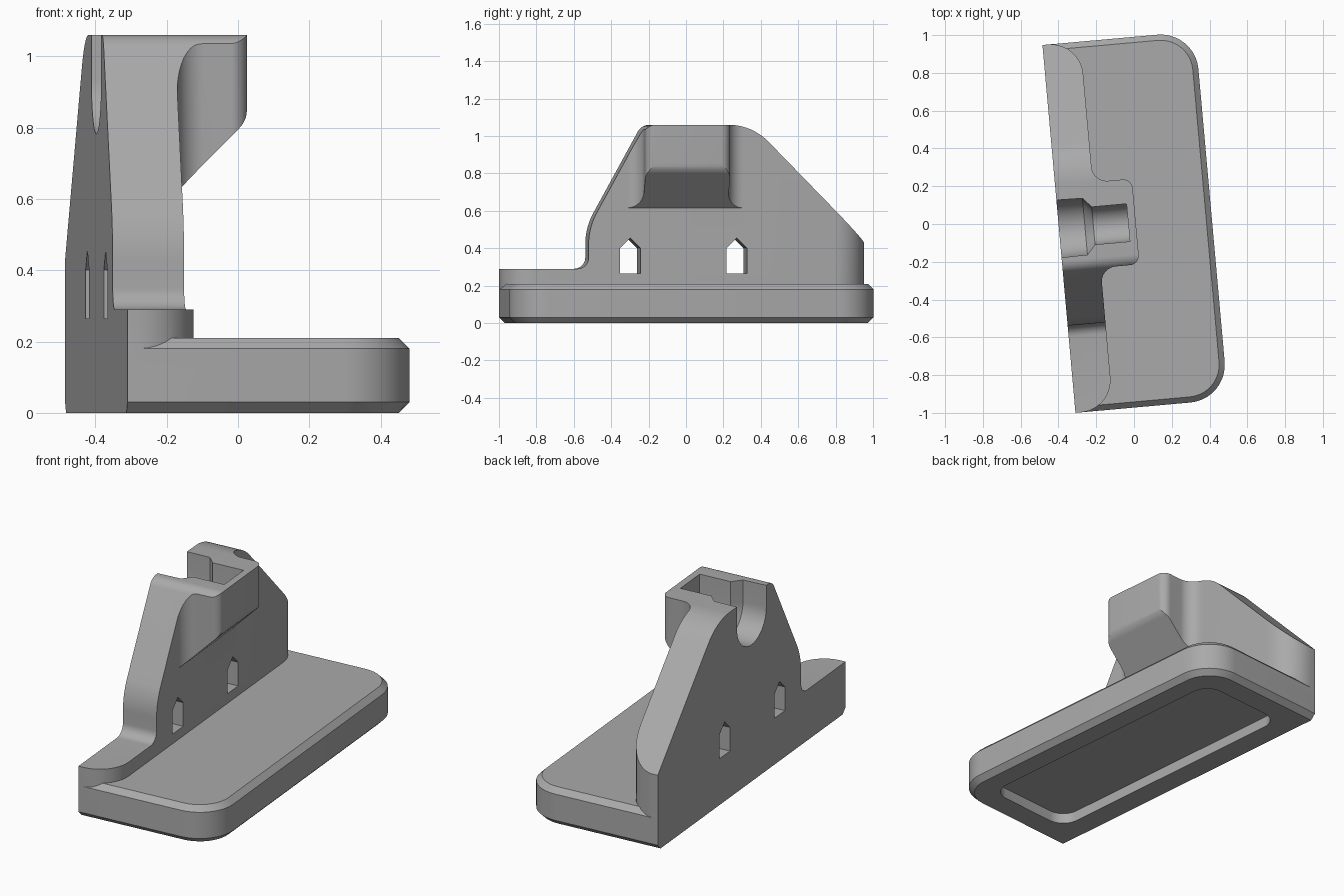
import bpy, bmesh, math
from mathutils import Vector, Matrix

cube = bpy.data.objects.get("Cube")
if cube:
    bpy.data.objects.remove(cube, do_unlink=True)

BACK, WALL, FRONT = -0.398, -0.197, 0.413    # depth planes
END_A, END_B = -0.968, 0.987                 # ends along the length
MID = 0.01

grey = bpy.data.materials.new("plain grey")
grey.use_nodes = True
COLOUR = (0.4, 0.4, 0.4, 1)
grey.diffuse_color = COLOUR
grey.node_tree.nodes["Principled BSDF"].inputs["Base Color"].default_value = COLOUR


def rounded(points, steps=10):
    """Polygon from (a, b) or (a, b, radius) corners."""
    out = []
    for i, c in enumerate(points):
        p = Vector(c[:2])
        if len(c) < 3:
            out.append(p)
            continue
        d1 = (Vector(points[i - 1][:2]) - p).normalized()
        d2 = (Vector(points[(i + 1) % len(points)][:2]) - p).normalized()
        half = d1.angle(d2) / 2
        centre = p + (d1 + d2).normalized() * c[2] / math.sin(half)
        tangent = c[2] / math.tan(half)
        s, e = p + d1 * tangent - centre, p + d2 * tangent - centre
        sweep = s.angle_signed(e)
        for k in range(steps + 1):
            out.append(centre + Matrix.Rotation(-sweep * k / steps, 2) @ s)
    return out


def loft(name, rings):
    """Closed solid through rings with equal point counts."""
    bm = bmesh.new()
    loops = [[bm.verts.new(p) for p in ring] for ring in rings]
    n = len(loops[0])
    for a, b in zip(loops, loops[1:]):
        for i in range(n):
            j = (i + 1) % n
            bm.faces.new((a[i], a[j], b[j], b[i]))
    bm.faces.new(loops[0])
    bm.faces.new(loops[-1])
    bmesh.ops.recalc_face_normals(bm, faces=bm.faces)
    mesh = bpy.data.meshes.new(name)
    bm.to_mesh(mesh)
    bm.free()
    mesh.materials.append(grey)
    obj = bpy.data.objects.new(name, mesh)
    bpy.context.collection.objects.link(obj)
    return obj


def prism(name, outline, axis, lo, hi):
    place = {"x": lambda p, t: (t, p[0], p[1]),
             "y": lambda p, t: (p[0], t, p[1]),
             "z": lambda p, t: (p[0], p[1], t)}[axis]
    return loft(name, [[place(p, t) for p in outline] for t in (lo, hi)])


def combine(obj, other, operation):
    mod = obj.modifiers.new(operation.lower(), "BOOLEAN")
    mod.operation, mod.solver, mod.object = operation, "EXACT", other
    bpy.context.view_layer.objects.active = obj
    bpy.ops.object.modifier_apply(modifier=mod.name)
    bpy.data.objects.remove(other, do_unlink=True)


# Foot plate, chamfered on every side but the back
def foot_ring(inset, z):
    r = 0.2 - inset
    a, b, f = END_A + inset, END_B - inset, FRONT - inset
    return [(p.x, p.y, z) for p in rounded([(BACK, a), (f, a, r), (f, b, r), (BACK, b)])]

stand = loft("stand", [foot_ring(0.03, 0), foot_ring(0, 0.03),
                       foot_ring(0, 0.18), foot_ring(0.03, 0.21)])

# Upright wall: side profile trimmed by a plan with rounded inner corners
profile = rounded([(END_A, 0.1), (END_A, 0.29), (-0.505, 0.29, 0.06), (-0.505, 0.51, 0.35),
                   (-0.203, 1.06, 0.07), (0.372, 1.06, 0.3), (END_B, 0.43), (END_B, 0.1)])
wall = prism("wall", profile, "x", BACK, 0.2)
plan = rounded([(BACK, END_A), (WALL, END_A, 0.17), (WALL, END_B, 0.17), (BACK, END_B)])
combine(wall, prism("wall_plan", plan, "z", 0, 1.2), "INTERSECT")

# Holder block with filleted sides and a sloping underside
block_plan = rounded([(-0.3, -0.36), (WALL, -0.36), (WALL, -0.215, 0.08), (MID, -0.215, 0.05),
                      (MID, 0.24, 0.05), (WALL, 0.24, 0.08), (WALL, 0.38), (-0.3, 0.38)])
block = prism("holder", block_plan, "z", 0.4, 1.2)
slope = rounded([(-0.35, 0.463), (MID, 0.823, 0.08), (MID + 0.001, 1.3), (-0.35, 1.3)])
combine(block, prism("holder_slope", slope, "y", -0.5, 0.5), "INTERSECT")
combine(block, prism("holder_top", profile, "x", -0.5, 0.3), "INTERSECT")

combine(stand, wall, "UNION")
combine(stand, block, "UNION")

# Round-bottomed slot, wide at the back and narrow inside the holder
def slot_ring(x, r):
    arc = [math.pi * (1 + k / 24) for k in range(25)]
    ring = [(x, MID + r * math.cos(t), 0.935 + r * math.sin(t)) for t in arc]
    return ring + [(x, MID + r, 1.2), (x, MID - r, 1.2)]

combine(stand, loft("slot", [slot_ring(-0.5, 0.155), slot_ring(-0.26, 0.15),
                             slot_ring(-0.215, 0.1), slot_ring(-0.03, 0.1)]), "DIFFERENCE")

# Two pointed windows through the wall
for side in (-1, 1):
    c = 0.004 + side * 0.286
    house = [(c - 0.055, 0.265), (c + 0.055, 0.265), (c + 0.055, 0.4),
             (c, 0.455), (c - 0.055, 0.4)]
    combine(stand, prism("window", house, "x", -0.6, -0.1), "DIFFERENCE")

# Shallow recess under the foot
a, b = MID - 0.82, MID + 0.82
recess = rounded([(-0.27, a, 0.1), (0.27, a, 0.1), (0.27, b, 0.1), (-0.27, b, 0.1)])
combine(stand, prism("recess", recess, "z", -0.1, 0.06), "DIFFERENCE")

# Slight turn of the whole stand, then smooth curved faces
stand.data.transform(Matrix.Rotation(math.radians(5.13), 4, "Z"))
bpy.ops.object.select_all(action="DESELECT")
stand.select_set(True)
bpy.context.view_layer.objects.active = stand
bpy.ops.object.shade_smooth_by_angle(angle=math.radians(25))
